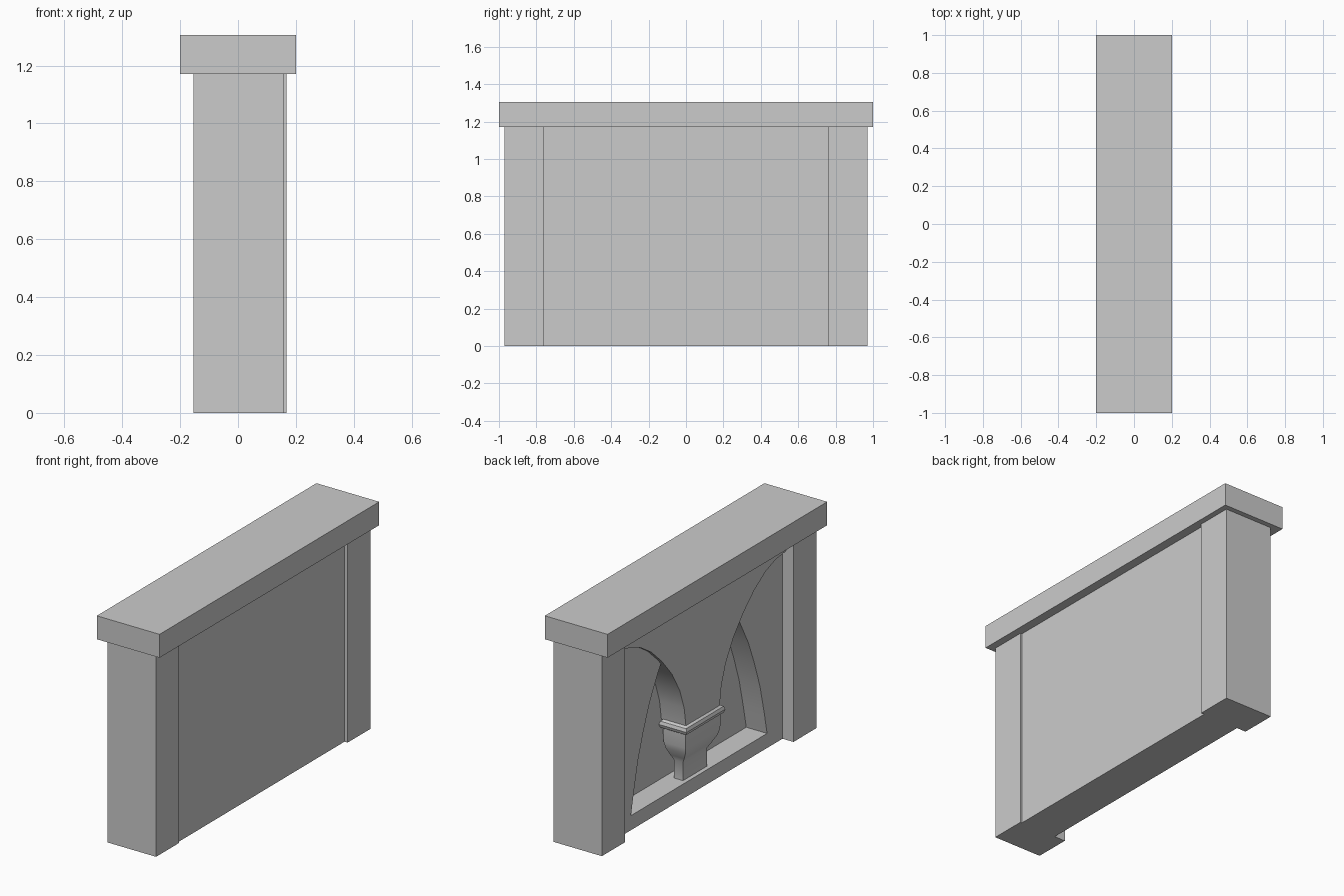
import bpy
import bmesh

cube = bpy.data.objects.get("Cube")
if cube:
    bpy.data.objects.remove(cube, do_unlink=True)

stone = bpy.data.materials.new("grey stone")
stone.use_nodes = True
GREY = (0.6, 0.6, 0.6, 1)
stone.diffuse_color = GREY
stone.node_tree.nodes["Principled BSDF"].inputs["Base Color"].default_value = GREY


def finish(name, bm, smooth=False):
    bmesh.ops.recalc_face_normals(bm, faces=bm.faces)
    mesh = bpy.data.meshes.new(name)
    bm.to_mesh(mesh)
    bm.free()
    mesh.materials.append(stone)
    obj = bpy.data.objects.new(name, mesh)
    bpy.context.collection.objects.link(obj)
    if smooth:
        bpy.ops.object.select_all(action="DESELECT")
        obj.select_set(True)
        bpy.context.view_layer.objects.active = obj
        bpy.ops.object.shade_smooth_by_angle(angle=0.6)
    return obj


def slab(name, outline, x0, x1, smooth=False):
    """Extrude a (y, z) outline from x0 to x1."""
    bm = bmesh.new()
    face = bm.faces.new([bm.verts.new((x0, y, z)) for y, z in outline])
    moved = bmesh.ops.extrude_face_region(bm, geom=[face])["geom"]
    verts = [v for v in moved if isinstance(v, bmesh.types.BMVert)]
    bmesh.ops.translate(bm, verts=verts, vec=(x1 - x0, 0, 0))
    return finish(name, bm, smooth)


def block(name, x0, x1, y0, y1, z0, z1):
    return slab(name, [(y0, z0), (y1, z0), (y1, z1), (y0, z1)], x0, x1)


def loft(name, sections):
    """Stack rectangles given as (z, x0, x1, half width in y)."""
    bm = bmesh.new()
    rings = [[bm.verts.new(p) for p in ((a, -w, z), (b, -w, z), (b, w, z), (a, w, z))]
             for z, a, b, w in sections]
    for low, high in zip(rings, rings[1:]):
        for i in range(4):
            j = (i + 1) % 4
            bm.faces.new((low[i], low[j], high[j], high[i]))
    bm.faces.new(rings[0])
    bm.faces.new(rings[-1])
    return finish(name, bm, True)


PANEL, NICHE, SPANDREL, TOP = -0.083, 0.05, -0.107, 1.17

# Coping and end piers
block("coping", -0.2, 0.2, -1, 1, TOP, 1.305)
block("front_pier", -0.153, 0.157, -0.97, -0.76, 0, TOP)
block("back_pier", -0.143, 0.167, 0.76, 0.97, 0, TOP)

# Wall behind the niche and its sill
block("wall", NICHE, 0.147, -0.76, 0.76, 0, TOP)
block("sill", PANEL, NICHE, -0.76, 0.76, 0, 0.084)

# Curved jambs on both sides of the niche
jamb_arc = [(0.62, 0.084), (0.592, 0.22), (0.555, 0.38), (0.505, 0.53),
            (0.45, 0.67), (0.37, 0.82), (0.29, 0.93)]
for side, label in ((1, "back"), (-1, "front")):
    outline = [(0.76, 0.084)] + jamb_arc + [(0.29, TOP), (0.76, TOP)]
    slab(label + "_jamb", [(side * y, z) for y, z in outline], PANEL, NICHE, True)

# Spandrel flaring up from the column to the piers
flare = [(0.153, 0.425), (0.17, 0.54), (0.21, 0.655), (0.28, 0.775), (0.373, 0.885),
         (0.47, 0.975), (0.574, 1.043), (0.66, 1.075), (0.76, 1.09), (0.76, TOP)]
slab("spandrel", flare + [(-y, z) for y, z in reversed(flare)], SPANDREL, NICHE, True)

# Central stub column with flared capital
loft("column", [(0.084, -0.058, 0, 0.11), (0.19, -0.058, 0, 0.11),
                (0.22, -0.076, 0.012, 0.125), (0.265, -0.1, 0.026, 0.148),
                (0.3, -0.108, 0.032, 0.157), (0.39, -0.11, 0.036, 0.16)])

# Rounded moulding around the top of the capital
loft("capital_moulding", [(0.38, -0.11, 0.036, 0.16), (0.387, -0.121, 0.044, 0.171),
                          (0.405, -0.127, 0.05, 0.177), (0.423, -0.121, 0.044, 0.171),
                          (0.43, -0.11, 0.036, 0.16)])
